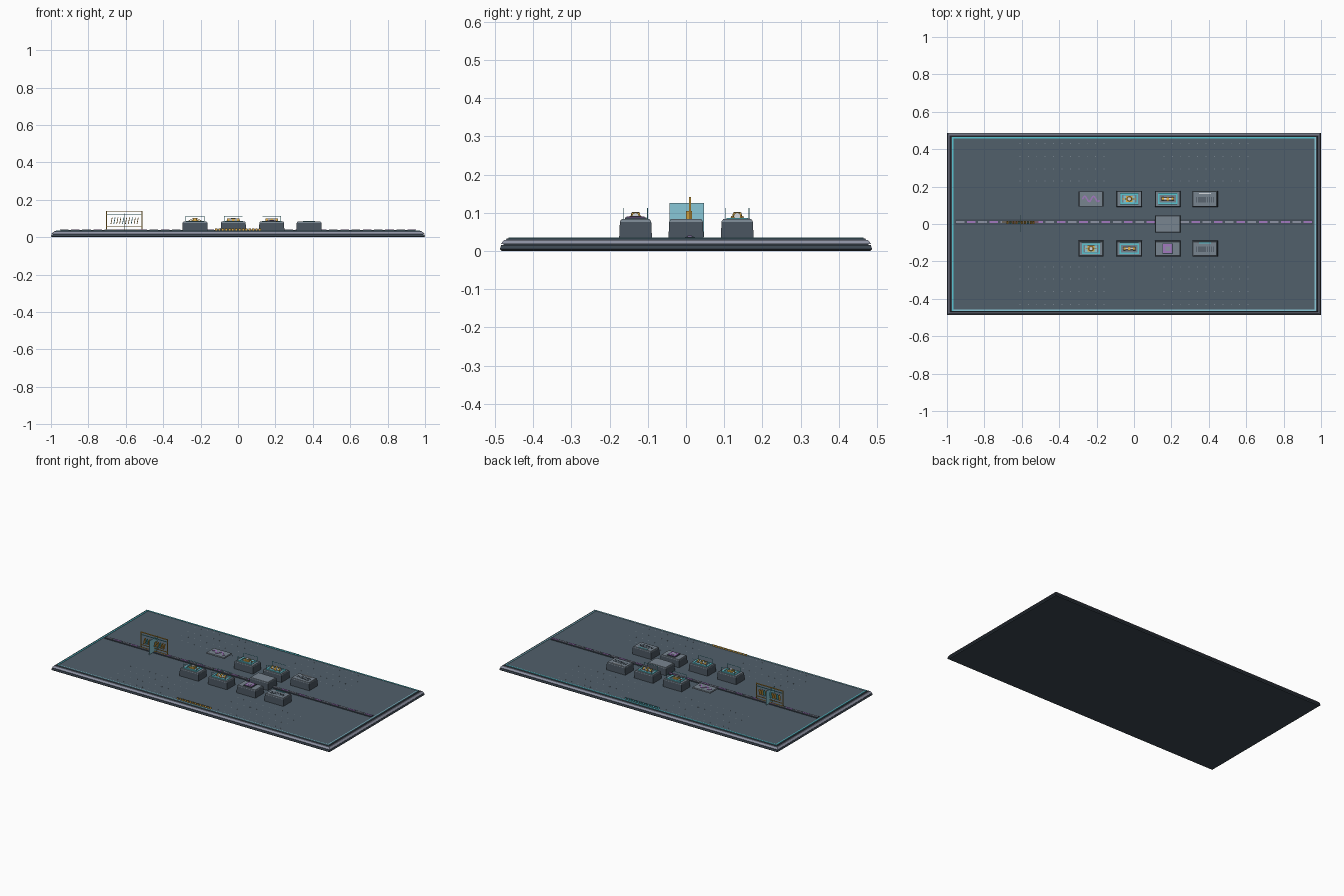
import bpy, bmesh, math
from mathutils import Matrix

if "Cube" in bpy.data.objects:
    bpy.data.objects.remove(bpy.data.objects["Cube"])

def mat(name, r, g, b):
    m = bpy.data.materials.new(name)
    m.diffuse_color = (r, g, b, 1)
    m.use_nodes = True
    m.node_tree.nodes["Principled BSDF"].inputs["Base Color"].default_value = m.diffuse_color
    return m

DARK = mat("dark slate", 0.043, 0.060, 0.080)
FLOOR = mat("floor slate", 0.083, 0.115, 0.147)
BODY = mat("cabinet slate", 0.068, 0.09, 0.115)
STEEL = mat("steel grey", 0.19, 0.235, 0.28)
EDGE = mat("edge lavender grey", 0.27, 0.29, 0.37)
CYAN = mat("cyan", 0.1, 0.56, 0.64)
GLASS = mat("pale cyan", 0.25, 0.57, 0.68)
GOLD = mat("amber", 0.75, 0.42, 0.06)
PURPLE = mat("violet", 0.36, 0.19, 0.52)
PALE = mat("pale grey", 0.66, 0.7, 0.74)

class Part:
    """One named object collecting simple solids."""
    def __init__(self, name):
        self.name, self.bm, self.mats = name, bmesh.new(), []

    def paint(self, verts, m):
        if m not in self.mats:
            self.mats.append(m)
        for f in {f for v in verts for f in v.link_faces}:
            f.material_index = self.mats.index(m)

    def box(self, c, s, m, rot=None):
        M = Matrix.Translation(c) @ (rot or Matrix()) @ Matrix.Diagonal((*s, 1))
        self.paint(bmesh.ops.create_cube(self.bm, size=1, matrix=M)["verts"], m)

    def frustum(self, c, lo, hi, z0, z1, m):
        vs = bmesh.ops.create_cube(self.bm, size=2)["verts"]
        for v in vs:
            h = hi if v.co.z > 0 else lo
            v.co = (c[0] + v.co.x * h[0], c[1] + v.co.y * h[1], z1 if v.co.z > 0 else z0)
        self.paint(vs, m)

    def cyl(self, c, r, h, m, rot=None, r2=None, n=16):
        vs = bmesh.ops.create_cone(self.bm, cap_ends=True, segments=n, radius1=r,
                                   radius2=r if r2 is None else r2, depth=h,
                                   matrix=Matrix.Translation(c) @ (rot or Matrix()))["verts"]
        self.paint(vs, m)

    def frame(self, c, w, d, t, h, m):
        for s in (-1, 1):
            self.box((c[0], c[1] + s * (d - t) / 2, c[2]), (w, t, h), m)
            self.box((c[0] + s * (w - t) / 2, c[1], c[2]), (t, d - 2 * t, h), m)

    def screen(self, c, w, h, t, m):
        for s in (-1, 1):
            self.box((c[0] + s * (w - t) / 2, c[1], c[2]), (t, t, h), m)
            self.box((c[0], c[1], c[2] + s * (h - t) / 2), (w - 2 * t, t, t), m)

    def done(self):
        me = bpy.data.meshes.new(self.name)
        self.bm.to_mesh(me)
        self.bm.free()
        for m in self.mats:
            me.materials.append(m)
        ob = bpy.data.objects.new(self.name, me)
        bpy.context.collection.objects.link(ob)
        return ob

RY = Matrix.Rotation(math.pi / 2, 4, 'Y')
O = (0, 0)

# stepped base platform
p = Part("base_platform")
p.frustum(O, (0.994, 0.482), (1.0, 0.487), 0, 0.005, DARK)
p.frustum(O, (1.0, 0.487), (0.996, 0.484), 0.005, 0.015, DARK)
p.frustum(O, (0.990, 0.478), (0.990, 0.478), 0.015, 0.018, DARK)
p.frustum(O, (0.998, 0.485), (0.988, 0.476), 0.018, 0.029, EDGE)
p.frustum(O, (0.983, 0.471), (0.98, 0.469), 0.029, 0.033, DARK)
p.done()

p = Part("floor_deck")
p.frustum(O, (0.966, 0.457), (0.966, 0.457), 0.029, 0.0335, FLOOR)
p.done()

# glowing border lines
p = Part("border_trim")
p.box((-0.970, 0, 0.034), (0.008, 0.93, 0.003), CYAN)
p.box((0, 0.461, 0.034), (1.932, 0.008, 0.003), CYAN)
p.box((0.970, 0, 0.034), (0.008, 0.93, 0.003), GLASS)
p.box((0, -0.461, 0.034), (1.932, 0.008, 0.003), GLASS)
p.done()

# floor studs in two fields
p = Part("floor_studs")
for x0 in (-0.61, 0.16):
    for i in range(11):
        for k in (0.23, 0.295, 0.36, 0.43):
            for s in (-1, 1):
                p.box((x0 + i * 0.045, s * k, 0.0335), (0.005, 0.005, 0.001), STEEL)
p.done()

# central track with dashes
p = Part("track_bed")
p.box((0, 0.01, 0.035), (1.91, 0.026, 0.004), DARK)
p.box((0, 0.01, 0.0365), (1.9, 0.018, 0.003), BODY)
p.done()
p = Part("track_dashes")
for i in range(32):
    p.box((-0.93 + i * 0.06, 0.01, 0.039), (0.046, 0.011, 0.003), PURPLE if i % 2 else EDGE)
p.done()

# upright edge markers, made of very thin short slats
for name, y, m in (("front_marker", -0.45, GOLD), ("back_marker", 0.45, CYAN)):
    p = Part(name)
    for i in range(14):
        p.box((-0.117 + i * 0.018, y, 0.040), (0.013, 0.0006, 0.012), m)
    p.done()

# cabinets
def cabinet(p, x, y, hx=0.068, hy=0.043):
    p.frustum((x, y), (hx, hy), (hx - 0.002, hy - 0.002), 0.033, 0.076, BODY)

def top_plate(p, x, y, hx=0.068, hy=0.043):
    p.frustum((x, y), (hx - 0.002, hy - 0.002), (hx - 0.003, hy - 0.003), 0.076, 0.08, STEEL)
    p.frustum((x, y), (hx - 0.005, hy - 0.005), (hx - 0.006, hy - 0.006), 0.08, 0.083, STEEL)

def screens(p, x, y):
    for s in (-1, 1):
        p.screen((x, y + s * 0.031, 0.097), 0.1, 0.03, 0.0018, CYAN)

def lens(p, x, y):
    p.frame((x, y, 0.084), 0.094, 0.056, 0.008, 0.004, CYAN)
    p.box((x, y, 0.085), (0.062, 0.036, 0.004), GLASS)
    p.box((x, y, 0.088), (0.036, 0.032, 0.008), GOLD)
    p.cyl((x, y, 0.095), 0.013, 0.008, GOLD, r2=0.011)
    p.cyl((x, y, 0.1), 0.009, 0.005, PALE)
    for s in (-1, 1):
        p.box((x + s * 0.022, y, 0.094), (0.03, 0.004, 0.003), GOLD,
              Matrix.Rotation(s * 0.5, 4, 'Y'))
    screens(p, x, y)

def capsule(p, x, y):
    p.frame((x, y, 0.084), 0.104, 0.056, 0.008, 0.004, CYAN)
    p.cyl((x, y, 0.091), 0.008, 0.066, PALE, RY)
    for s in (-1, 1):
        p.cyl((x + s * 0.026, y, 0.091), 0.0095, 0.012, GOLD, RY)
    p.box((x, y, 0.091), (0.012, 0.022, 0.019), GOLD)
    screens(p, x, y)

def core(p, x, y):
    p.box((x, y, 0.085), (0.056, 0.056, 0.005), DARK)
    p.box((x, y, 0.087), (0.048, 0.048, 0.006), PURPLE)
    p.box((x, y, 0.089), (0.024, 0.024, 0.004), EDGE)

def vents(p, x, y):
    for i in range(9):
        p.box((x - 0.044 + i * 0.011, y - 0.004, 0.083), (0.004, 0.03, 0.002), DARK)
    p.box((x, y + 0.03, 0.084), (0.064, 0.006, 0.003), CYAN if y < 0 else PALE)

def wave(p, x, y):
    pts = [(x - 0.045 + 0.003 * i, y + 0.014 * math.sin(i * 0.4)) for i in range(31)]
    for (ax, ay), (bx, by) in zip(pts, pts[1:]):
        d = math.hypot(bx - ax, by - ay)
        p.box(((ax + bx) / 2, (ay + by) / 2, 0.084), (d + 0.003, 0.008, 0.004), PURPLE,
              Matrix.Rotation(math.atan2(by - ay, bx - ax), 4, 'Z'))

xs = (-0.23, -0.025, 0.18, 0.38)
for row, y, kinds in (("back", 0.134, (wave, lens, capsule, vents)),
                      ("front", -0.132, (lens, capsule, core, vents))):
    for i, (x, kind) in enumerate(zip(xs, kinds)):
        p = Part(f"{row}_station_{i + 1}")
        if kind is not wave:          # the wave panel hovers with no cabinet
            cabinet(p, x, y)
        top_plate(p, x, y)
        kind(p, x, y)
        p.done()

p = Part("center_console")
cabinet(p, 0.18, 0.0, 0.068, 0.046)
top_plate(p, 0.18, 0.0, 0.068, 0.046)
p.done()

# display gate: open frame, slanted bars, and a cross panel
p = Part("gate_frame")
p.screen((-0.608, 0.01, 0.089), 0.195, 0.104, 0.005, GOLD)
p.box((-0.608, 0.01, 0.123), (0.187, 0.003, 0.004), CYAN)
p.box((-0.608, 0.01, 0.058), (0.187, 0.003, 0.004), GOLD)
for i in range(10):
    p.box((-0.676 + i * 0.0155, 0.008, 0.088), (0.004, 0.016, 0.034),
          CYAN if i % 3 == 1 else GOLD, Matrix.Rotation(0.2, 4, 'Y'))
p.done()
p = Part("gate_panel")
p.box((-0.608, 0.002, 0.081), (0.002, 0.09, 0.09), GLASS)
p.done()
